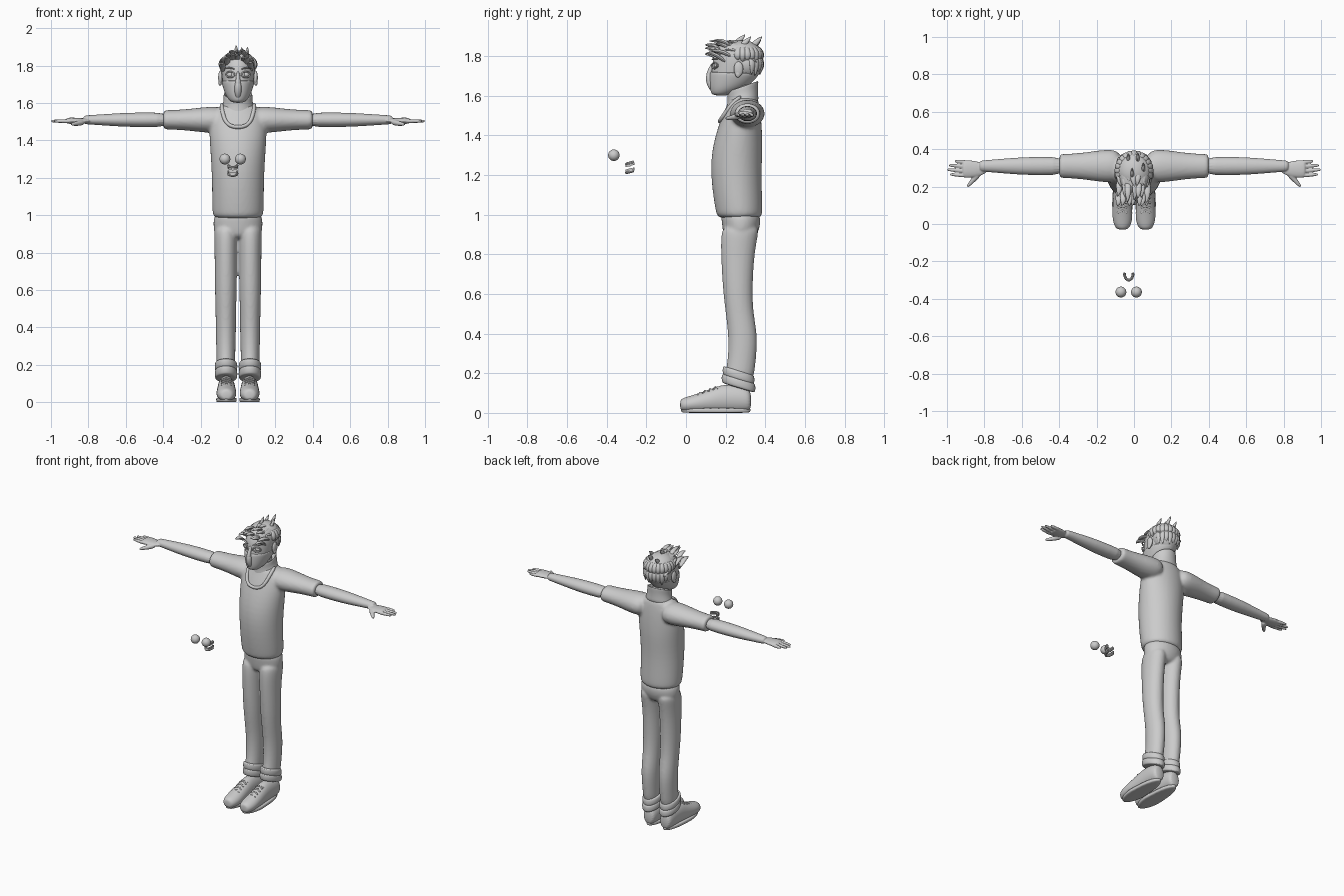
import bpy, bmesh, math, random
from mathutils import Vector, Matrix

if "Cube" in bpy.data.objects:
    bpy.data.objects.remove(bpy.data.objects["Cube"])
random.seed(4)

SHADE = 0.6
GREY = bpy.data.materials.new("plain grey")
GREY.use_nodes = True
GREY.diffuse_color = (SHADE, SHADE, SHADE, 1)
GREY.node_tree.nodes["Principled BSDF"].inputs["Base Color"].default_value = GREY.diffuse_color


def circle(count):
    angles = [i * math.tau / count for i in range(count)]
    return [(math.cos(a), math.sin(a)) for a in angles]


def skin(bm, loops):
    """Join rings of points into a capped tube."""
    rings = [[bm.verts.new(point) for point in loop] for loop in loops]
    count = len(rings[0])
    for ring, following in zip(rings, rings[1:]):
        for i in range(count):
            j = (i + 1) % count
            bm.faces.new((ring[i], ring[j], following[j], following[i]))
    bm.faces.new(rings[0][::-1])
    bm.faces.new(rings[-1])


def loft(bm, rings, axis="z", shift=0, slope=0):
    """Ellipses (position, centre, radius, radius) strung along an axis."""
    loops = []
    for position, centre, wide, deep in rings:
        loop = []
        for c, s in circle(20):
            point = [shift + wide * c, centre + deep * s]
            point.insert("xyz".index(axis), position + slope * deep * s)
            loop.append(point)
        loops.append(loop)
    skin(bm, loops)


def limb(bm, points, radii, flat=1, sides=8, reference=(0, 0, 1)):
    """Tapered tube through points, optionally flattened."""
    points = [Vector(p) for p in points]
    last = len(points) - 1
    loops = []
    for k, (point, radius) in enumerate(zip(points, radii)):
        ahead = (points[min(k + 1, last)] - points[max(k - 1, 0)]).normalized()
        side = ahead.cross(Vector(reference)).normalized()
        up = side.cross(ahead) * flat
        loops.append([point + radius * (side * c + up * s) for c, s in circle(sides)])
    skin(bm, loops)


def ball(bm, centre, radii):
    place = Matrix.Translation(centre) @ Matrix.Diagonal((*radii, 1))
    bmesh.ops.create_uvsphere(bm, u_segments=32, v_segments=16, radius=1, matrix=place)


def mirror(bm):
    copy = bmesh.ops.duplicate(bm, geom=bm.verts[:] + bm.edges[:] + bm.faces[:])["geom"]
    for vert in copy:
        if isinstance(vert, bmesh.types.BMVert):
            vert.co.x *= -1


def finish(name, bm, subsurf=0, voxel=0, soften=0, angle=60):
    bmesh.ops.recalc_face_normals(bm, faces=bm.faces)
    mesh = bpy.data.meshes.new(name)
    bm.to_mesh(mesh)
    bm.free()
    mesh.materials.append(GREY)
    ob = bpy.data.objects.new(name, mesh)
    bpy.context.collection.objects.link(ob)
    bpy.ops.object.select_all(action="DESELECT")
    ob.select_set(True)
    bpy.context.view_layer.objects.active = ob
    bpy.ops.object.shade_smooth_by_angle(angle=math.radians(angle))
    if subsurf:
        divide = ob.modifiers.new("subdivide", "SUBSURF")
        divide.levels = divide.render_levels = subsurf
    if voxel:
        merge = ob.modifiers.new("merge", "REMESH")
        merge.mode, merge.voxel_size, merge.use_smooth_shade = "VOXEL", voxel, True
    if soften:
        relax = ob.modifiers.new("soften", "SMOOTH")
        relax.factor, relax.iterations = 0.5, soften


def arm_line(*stations):
    return [(x, .31, 1.51) for x in stations]


# Shirt: sleeves and torso merged
bm = bmesh.new()
limb(bm, arm_line(.06, .16, .24, .32, .39, .4), (.09, .09, .077, .068, .066, .064), .8, 16)
mirror(bm)
loft(bm, [(.98, .27, .13, .11), (1, .27, .14, .12), (1.2, .25, .14, .13), (1.35, .26, .15, .13),
          (1.5, .28, .16, .1), (1.56, .29, .13, .08), (1.6, .29, .08, .07)])
finish("shirt", bm, subsurf=2, voxel=.009, soften=5)

# Bare arms with hands, fingers and thumbs
bm = bmesh.new()
limb(bm, arm_line(.36, .5, .6, .7, .8, .83), (.05, .05, .048, .04, .031, .03), .8, 16)
limb(bm, [(x, .294, 1.505) for x in (.78, .85, .9, .92)], (.025, .046, .05, .044), .35, 16)
for k, end in enumerate((.985, 1, .99, .96)):
    y = .259 + k * .024
    limb(bm, [(x, y + (x - .9) * .08, 1.503) for x in (.88, .93, end - .01, end)], (.012, .012, .009, .006))
limb(bm, [(.82, .28, 1.5), (.86, .235, 1.49), (.895, .195, 1.485)], (.021, .015, .008))
mirror(bm)
finish("arms", bm, subsurf=1, voxel=.004, soften=2)

# Trousers: legs and hips merged
bm = bmesh.new()
loft(bm, [(.14, .26, .05, .08), (.24, .28, .05, .07), (.38, .29, .055, .075), (.5, .27, .055, .07),
          (.62, .26, .06, .075), (.8, .26, .06, .085), (.9, .27, .065, .095), (.95, .28, .06, .09)], shift=.065)
mirror(bm)
loft(bm, [(.87, .27, .11, .07), (.91, .275, .13, .09), (.96, .28, .135, .1), (1.03, .27, .125, .1)])
finish("trousers", bm, subsurf=2, voxel=.008, soften=4)

# Rolled cuffs: two soft folds
bm = bmesh.new()
for height, length in ((.15, .085), (.19, .08)):
    loft(bm, [(height + .025 * s, .265, .05 + .012 * c, length - .01 + .012 * c)
              for c, s in ((0, -1), (.8, -.8), (1, 0), (.8, .8), (0, 1))], shift=.064, slope=-.3)
mirror(bm)
finish("trouser_cuffs", bm, subsurf=2)

# Shoes with flat bottoms
bm = bmesh.new()
loft(bm, [(-.03, .04, .02, .02), (-.02, .04, .04, .035), (.03, .045, .057, .043), (.13, .06, .05, .062),
          (.19, .075, .047, .073), (.3, .07, .047, .067), (.33, .06, .035, .05)], "y", shift=.062)
for vert in bm.verts:
    vert.co.z = max(vert.co.z, .01)
mirror(bm)
finish("shoes", bm, subsurf=2)

# Soles, narrower towards the heel
bm = bmesh.new()
loft(bm, [(z, .15, .06 * grow, .18 * grow) for z, grow in ((0, .94), (.003, .98), (.02, 1), (.025, .97))], shift=.062)
for vert in bm.verts:
    if vert.co.y > .12:
        vert.co.x = .062 + (vert.co.x - .062) * .88
mirror(bm)
finish("shoe_soles", bm, subsurf=1)

# Crossed laces
bm = bmesh.new()
for k in range(4):
    y, z = .07 + k * .026, .1 + k * .01
    for lean in (-.01, .01):
        limb(bm, [(.062 + i * .026, y + i * lean, z - .012 * abs(i)) for i in (-1, 0, 1)], (.005,) * 3)
mirror(bm)
finish("shoe_laces", bm)

# Head with neck and nose
FACE = [(1.6, .17, .025, .03), (1.62, .19, .047, .06), (1.65, .217, .065, .093), (1.7, .24, .081, .116)]
SKULL = [(1.75, .256, .089, .124), (1.8, .26, .091, .125), (1.85, .265, .08, .1), (1.87, .27, .05, .07)]
bm = bmesh.new()
loft(bm, FACE + SKULL)
loft(bm, [(z, .28, .053, .053) for z in (1.52, 1.6, 1.68)])
limb(bm, [(0, .14, 1.77), (0, .122, 1.73), (0, .112, 1.7), (0, .125, 1.69)], (.008, .013, .016, .01),
     reference=(0, 1, 0))
finish("head", bm, subsurf=2)

# Ears with lobes
bm = bmesh.new()
ball(bm, (.094, .265, 1.735), (.012, .024, .038))
ball(bm, (.096, .262, 1.71), (.009, .014, .018))
mirror(bm)
finish("ears", bm)

# Eyebrows
bm = bmesh.new()
limb(bm, [(.015, .131, 1.78), (.045, .139, 1.79), (.075, .166, 1.785)], (.004, .008, .003), .7)
mirror(bm)
finish("eyebrows", bm, subsurf=1)

# Eyes set in the face, ringed by lids
bm = bmesh.new()
ball(bm, (.042, .157, 1.752), (.019, .016, .015))
outline = circle(16)
limb(bm, [(.042 + .023 * c, .143 + .012 * c, 1.752 + .015 * s) for c, s in outline + outline[:1]],
     (.004,) * 17, reference=(0, 1, 0))
mirror(bm)
finish("face_eyes", bm)

# Cloth mask over the lower face
bm = bmesh.new()
loft(bm, [(z, y, wide + .006, deep + .007) for z, y, wide, deep in FACE] +
     [(1.715, .245, .088, .125), (1.718, .245, .083, .119)], slope=-.03)
limb(bm, [(0, .125, 1.72), (0, .116, 1.7), (0, .122, 1.66), (0, .14, 1.62)], (.012, .02, .022, .012),
     reference=(0, 1, 0))
finish("face_mask", bm, subsurf=2)

# High collar, folded in at the top
bm = bmesh.new()
loft(bm, [(1.53, .285, .1, .085), (1.57, .285, .09, .08), (1.61, .287, .077, .077), (1.645, .287, .079, .08),
          (1.65, .287, .074, .076), (1.64, .287, .066, .068), (1.6, .287, .06, .06)], slope=.35)
finish("collar", bm, subsurf=2)

# Neckline draped on the chest
bm = bmesh.new()
drape = [(.035, .17, 1.47), (.07, .19, 1.5), (.085, .23, 1.56), (.088, .28, 1.6)]
limb(bm, [(-x, y, z) for x, y, z in drape[::-1]] + drape, (.012,) * 8)
finish("neckline", bm, subsurf=2)

# Hair cap over crown and nape
bm = bmesh.new()
ball(bm, (0, .283, 1.805), (.095, .103, .075))
ball(bm, (0, .31, 1.765), (.09, .078, .085))
finish("hair_cap", bm)


def jitter(amount):
    return random.uniform(-amount, amount)


# Locks swept forward over the top
bm = bmesh.new()
for row in range(4):
    for k in range(-3, 4):
        x, y = k * .025 + jitter(.008), .35 - row * .057 + jitter(.01)
        z = 1.872 - .0055 * k * k - .022 * abs(row - 1.5)
        reach, lift = .1 + jitter(.02), .022 + jitter(.012)
        limb(bm, [(x, y + .02, z - .025), (x, y - reach * .35, z + lift * .6), (x, y - reach * .7, z + lift * .8),
                  (x + jitter(.012), max(y - reach, .095), z + lift * .7)], (.012, .021, .014, .001), .6)

# Locks hanging round the sides and back
for k in range(15):
    angle = math.radians(k * 15 - 15)
    c, s = math.cos(angle), math.sin(angle)
    for top, low in ((1.85, 1.765), (1.81, 1.705)):
        if s > .3 or low > 1.75:
            path = ((.075, top), (.1, top - .03), (.102, (top + low) / 2 - .015), (.088, low + jitter(.015)))
            limb(bm, [(.95 * out * c, .285 + out * s, z) for out, z in path], (.007, .012, .01, .001), 1.7,
                 reference=(-s, c, 0))

# Upright tufts on the crown
for x, y, z in ((.02, .385, 1.9), (-.03, .38, 1.885), (.05, .33, 1.9), (-.01, .3, 1.91)):
    limb(bm, [(x, y - back, z - back) for back in (.05, .02, 0)], (.02, .014, .001), .7, reference=(1, 0, 0))
finish("hair_locks", bm, subsurf=1)

# Loose eyeballs floating ahead of the body
bm = bmesh.new()
for x in (-.07, .013):
    ball(bm, (x, -.364, 1.3), (.029,) * 3)
finish("loose_eyeballs", bm)

# Loose upper and lower gums with teeth
bm = bmesh.new()
for height, side in ((1.258, 1), (1.23, -1)):
    arch = [Vector((.023 * c - .028, -.264 - .036 * s, height + side * .008 - .01 * s))
            for c, s in circle(20)[:11]]
    limb(bm, arch, (.0075,) * 11)
    for spot in arch:
        place = Matrix.Translation(spot - Vector((0, 0, side * .009))) @ Matrix.Diagonal((.008, .008, .014, 1))
        bmesh.ops.create_cube(bm, size=1, matrix=place)
finish("loose_teeth", bm, angle=30)
